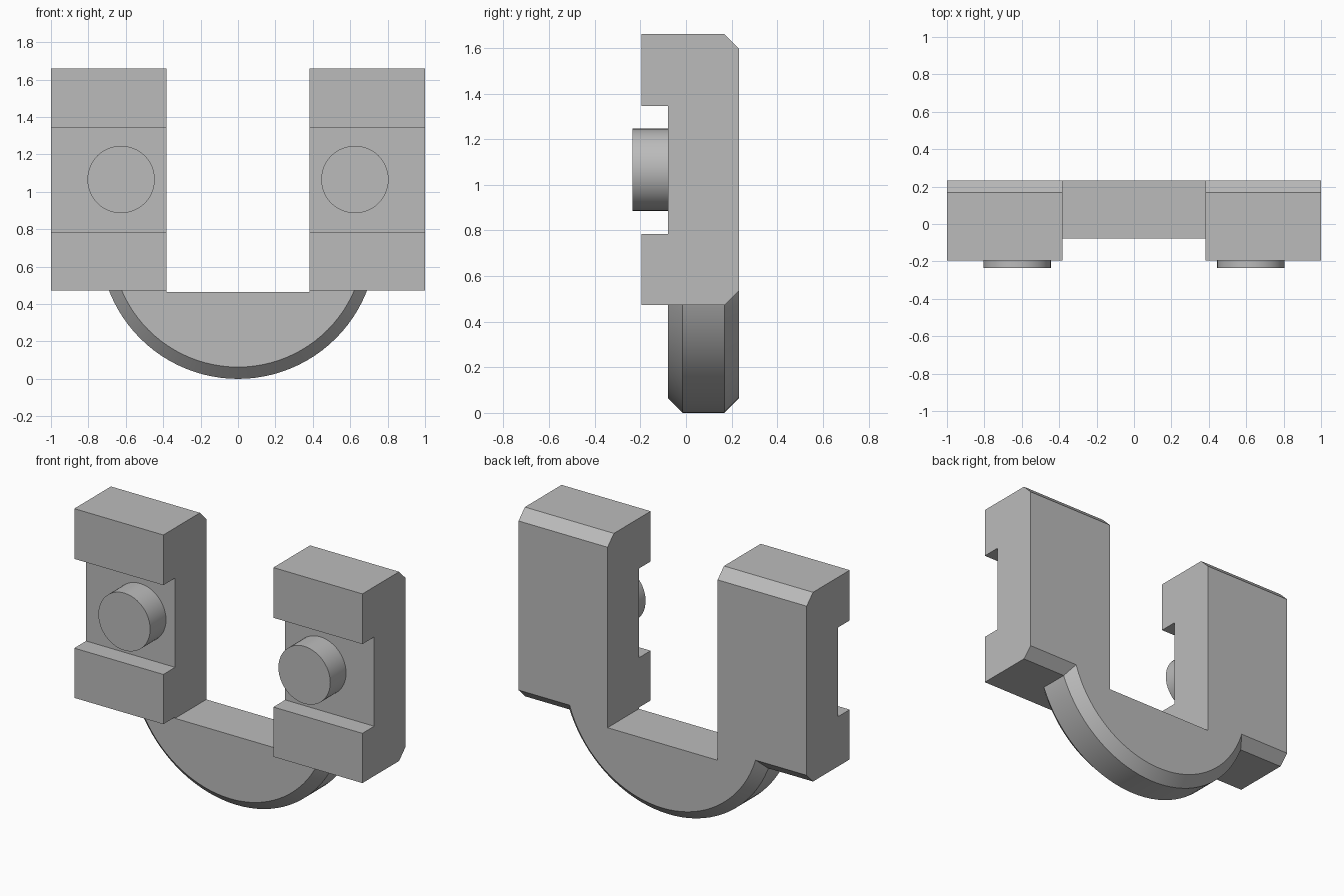
import bpy, bmesh, math
from mathutils import Matrix

if "Cube" in bpy.data.objects:
    bpy.data.objects.remove(bpy.data.objects["Cube"], do_unlink=True)

grey = bpy.data.materials.new("plain grey")
grey.use_nodes = True
grey.diffuse_color = (0.5, 0.5, 0.5, 1)
grey.node_tree.nodes["Principled BSDF"].inputs["Base Color"].default_value = grey.diffuse_color

INNER, OUTER = 0.382, 1.0          # leg side planes
FRONT, FLOOR, BACK = -0.195, -0.078, 0.232
BEVEL = 0.063
RADIUS = 0.74


def finish(bm, name):
    bmesh.ops.recalc_face_normals(bm, faces=bm.faces)
    mesh = bpy.data.meshes.new(name)
    bm.to_mesh(mesh)
    bm.free()
    mesh.materials.append(grey)
    obj = bpy.data.objects.new(name, mesh)
    bpy.context.collection.objects.link(obj)
    return obj


def apply_boolean(obj, other, operation):
    mod = obj.modifiers.new(operation.title(), "BOOLEAN")
    mod.operation, mod.solver, mod.object = operation, "EXACT", other
    bpy.ops.object.select_all(action="DESELECT")
    bpy.context.view_layer.objects.active = obj
    obj.select_set(True)
    bpy.ops.object.modifier_apply(modifier=mod.name)
    bpy.data.objects.remove(other, do_unlink=True)


def leg(name, side):
    # notched side profile, pushed across the width of the leg
    top, bottom, low, high = 1.66, 0.473, 0.785, 1.345
    profile = [(FRONT, bottom), (BACK - BEVEL, bottom), (BACK, bottom + BEVEL),
               (BACK, top - BEVEL), (BACK - BEVEL, top), (FRONT, top),
               (FRONT, high), (FLOOR, high), (FLOOR, low), (FRONT, low)]
    bm = bmesh.new()
    face = bm.faces.new([bm.verts.new((side * INNER, y, z)) for y, z in profile])
    ext = bmesh.ops.extrude_face_region(bm, geom=[face])
    moved = [v for v in ext["geom"] if isinstance(v, bmesh.types.BMVert)]
    bmesh.ops.translate(bm, verts=moved, vec=(side * (OUTER - INNER), 0, 0))
    return finish(bm, name)


def pin(name, side):
    tip = -0.235
    bm = bmesh.new()
    place = (Matrix.Translation((side * 0.625, (tip + FLOOR) / 2, 1.066))
             @ Matrix.Rotation(math.pi / 2, 4, "X"))
    bmesh.ops.create_cone(bm, cap_ends=True, segments=48, radius1=0.18, radius2=0.18,
                          depth=FLOOR - tip, matrix=place)
    return finish(bm, name)


def bridge():
    # bevelled disc, kept only below the middle of the legs' feet
    bm = bmesh.new()
    rings = [(FLOOR, RADIUS - BEVEL), (FLOOR + BEVEL, RADIUS),
             (BACK - BEVEL, RADIUS), (BACK, RADIUS - BEVEL)]
    n = 96
    loops = [[bm.verts.new((r * math.sin(a), y, RADIUS - r * math.cos(a)))
              for a in (math.tau * i / n for i in range(n))] for y, r in rings]
    for a, b in zip(loops, loops[1:]):
        for i in range(n):
            j = (i + 1) % n
            bm.faces.new((a[i], a[j], b[j], b[i]))
    bm.faces.new(loops[0])
    bm.faces.new(loops[-1])
    cut = bmesh.ops.bisect_plane(bm, geom=bm.verts[:] + bm.edges[:] + bm.faces[:],
                                 plane_co=(0, 0, 0.6), plane_no=(0, 0, 1), clear_outer=True)
    rim = [e for e in cut["geom_cut"] if isinstance(e, bmesh.types.BMEdge)]
    bmesh.ops.contextual_create(bm, geom=rim)
    return finish(bm, "curved_bridge")


# gap between the legs
body = bridge()
bm = bmesh.new()
bmesh.ops.create_cube(bm, size=1, matrix=Matrix.Translation((0, 0, 0.965))
                      @ Matrix.Diagonal((2 * INNER, 1, 1, 1)))
gap = finish(bm, "gap_cutter")
gap.hide_render = True
apply_boolean(body, gap, "DIFFERENCE")

# legs fused to the bridge, pins on the notch floors
for label, side in (("left", 1), ("right", -1)):
    apply_boolean(body, leg(label + "_leg", side), "UNION")
    peg = pin(label + "_pin", side)
    bpy.ops.object.select_all(action="DESELECT")
    bpy.context.view_layer.objects.active = peg
    peg.select_set(True)
    bpy.ops.object.shade_smooth_by_angle(angle=math.radians(30))

body.name = "bracket_body"
bpy.ops.object.select_all(action="DESELECT")
bpy.context.view_layer.objects.active = body
body.select_set(True)
bpy.ops.object.shade_smooth_by_angle(angle=math.radians(30))
